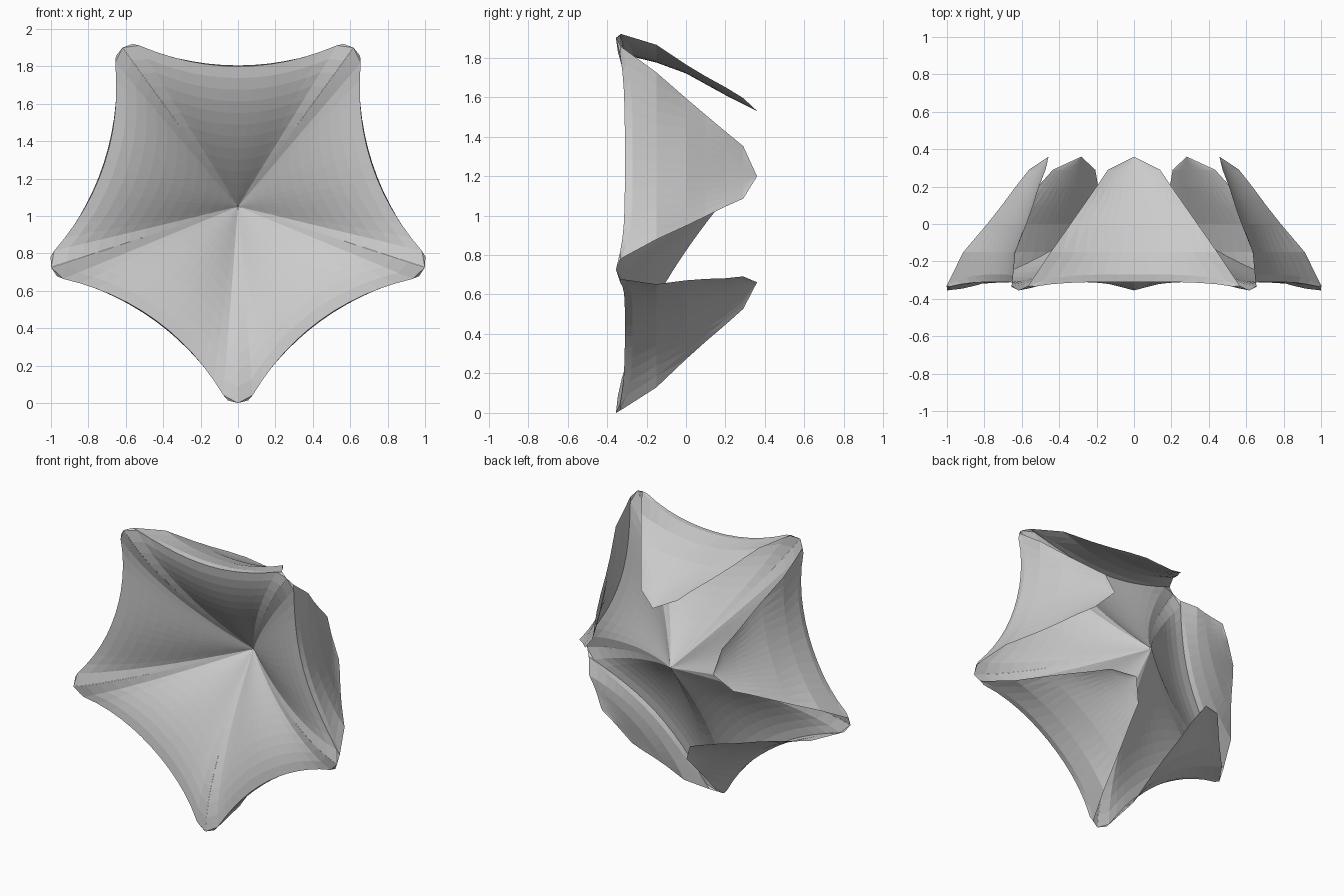
import bpy, bmesh
from math import cos, sin, radians

if "Cube" in bpy.data.objects:
    bpy.data.objects.remove(bpy.data.objects["Cube"])

CENTRE_Z = 1.05
TIP_V, TIP_U = 0.617, 0.85
COLS = 14
STEPS = [2 * i / COLS - 1 for i in range(COLS + 1)]


def rim(s):
    """Rim of one sector: (outward u, sideways v, depth y)."""
    v = TIP_V * s
    u = TIP_U if abs(s) == 1 else 0.75 + 0.4 * v * v
    return u, v, -0.31 - 0.045 * s ** 4


def bowl_row(t):
    """Scaled copy of the rim, sunk towards the back at the centre."""
    row = []
    for s in STEPS:
        u, v, y = rim(s)
        row.append((u * t, v * t, y + (0.17 - y) * (1 - t) ** 1.6))
    return row


def flap_row(y, mid, width, lift):
    return [(mid + lift * s * s, width * s, y - 0.06 * s ** 4 * (y < -0.2)) for s in STEPS]


def build(name, rows):
    """Loft the rows of one sector and repeat it five times."""
    bm = bmesh.new()
    for k in range(5):
        a = radians(18 + 72 * k)
        grid = [[bm.verts.new((u * cos(a) - v * sin(a), y,
                               CENTRE_Z + u * sin(a) + v * cos(a)))
                 for u, v, y in row] for row in rows]
        for r0, r1 in zip(grid, grid[1:]):
            for i in range(COLS):
                bm.faces.new((r0[i], r0[i + 1], r1[i + 1], r1[i]))
    bmesh.ops.remove_doubles(bm, verts=bm.verts, dist=0.0005)
    bmesh.ops.triangulate(bm, faces=bm.faces)
    bmesh.ops.recalc_face_normals(bm, faces=bm.faces)
    mesh = bpy.data.meshes.new(name)
    bm.to_mesh(mesh)
    bm.free()
    obj = bpy.data.objects.new(name, mesh)
    bpy.context.collection.objects.link(obj)
    return obj


# Star-shaped funnel seen from the front
build("star_bowl", [bowl_row(i / 12) for i in range(13)])

# Tapered flaps folded back from the rim: depth, middle radius, half width, edge lift
profile = [(-0.27, 0.755, 0.565, 0.115), (-0.15, 0.725, 0.445, 0.09),
           (0.0, 0.67, 0.34, 0.045), (0.1, 0.615, 0.27, 0.04),
           (0.2, 0.56, 0.20, 0.04), (0.29, 0.515, 0.14, 0.03),
           (0.36, 0.48, 0.0, 0.0)]
build("folded_flaps", [[rim(s) for s in STEPS]] + [flap_row(*p) for p in profile])
